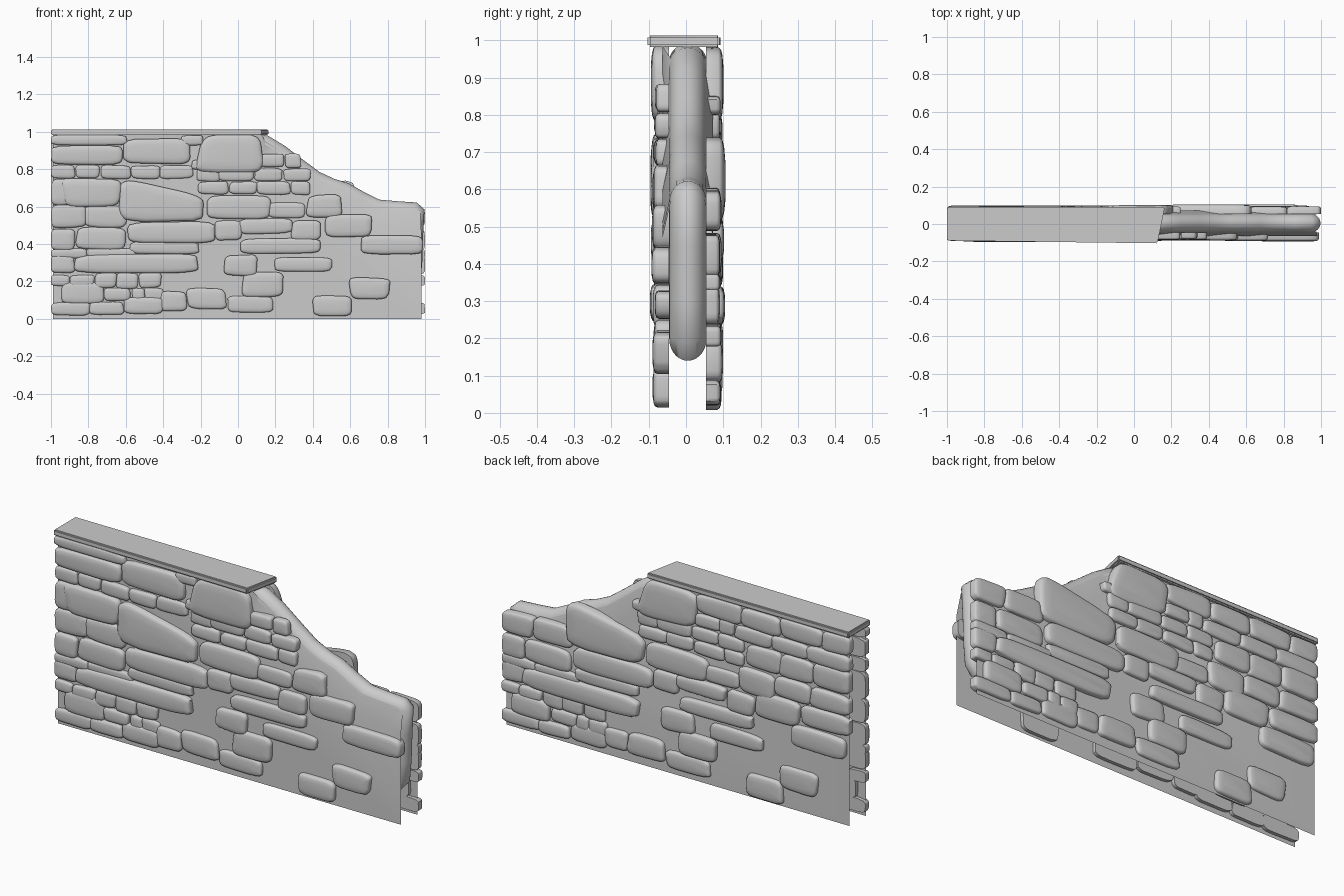
import bpy, bmesh, math, random
from mathutils import Vector

if "Cube" in bpy.data.objects:
    bpy.data.objects.remove(bpy.data.objects["Cube"])

random.seed(4)
MID = 0.005          # centre of the wall thickness
HALF = 0.05          # half thickness of the mortar core
SKIN = 0.068         # distance of the flat mortar panels from the centre


def finish(bm, name, angle=40):
    bmesh.ops.recalc_face_normals(bm, faces=bm.faces)
    me = bpy.data.meshes.new(name)
    bm.to_mesh(me)
    bm.free()
    ob = bpy.data.objects.new(name, me)
    bpy.context.collection.objects.link(ob)
    bpy.ops.object.select_all(action='DESELECT')
    ob.select_set(True)
    bpy.context.view_layer.objects.active = ob
    bpy.ops.object.shade_smooth_by_angle(angle=math.radians(angle))
    return ob


def bridge(bm, a, b):
    n = len(a)
    for i in range(n):
        bm.faces.new((a[i], a[(i + 1) % n], b[(i + 1) % n], b[i]))


# --- sloping crown line of the broken wall
RAMP = [(0.08, 0.99), (0.158, 0.98), (0.25, 0.925), (0.355, 0.845), (0.436, 0.785),
        (0.516, 0.748), (0.59, 0.725), (0.676, 0.677), (0.757, 0.637), (0.86, 0.628),
        (0.955, 0.622), (0.997, 0.585)]


def ramp_z(x):
    if x <= RAMP[0][0]:
        return 1.0
    for (x0, z0), (x1, z1) in zip(RAMP, RAMP[1:]):
        if x <= x1:
            return z0 + (z1 - z0) * (x - x0) / (x1 - x0)
    return RAMP[-1][1]


# --- rounded mortar core: slope, end face and tucked-in lower end
outline = [Vector(p) for p in RAMP + [(0.99, 0.45), (0.985, 0.3), (0.975, 0.19), (0.93, 0.14),
                                      (0.85, 0.18), (0.7, 0.38), (0.4, 0.55), (0.08, 0.7)]]


def inset(pts, d):
    res = []
    for i, p in enumerate(pts):
        a = (p - pts[i - 1]).normalized()
        b = (pts[(i + 1) % len(pts)] - p).normalized()
        n = Vector((a.y + b.y, -a.x - b.x)).normalized()
        res.append(p + n * d)
    return res


bm = bmesh.new()
prev = None
STEPS = 14
for k in range(STEPS + 1):
    t = math.pi * k / STEPS
    ring = [bm.verts.new((p.x, MID - HALF * math.cos(t), p.y))
            for p in inset(outline, 0.06 * (1 - math.sin(t)))]
    if prev:
        bridge(bm, prev, ring)
    else:
        bm.faces.new(ring)
    prev = ring
bm.faces.new(prev)
finish(bm, "mortar_core", 60)


# --- flat mortar panels whose upper edge leans in to meet the core
def panel(name, side, x0, x1):
    bm = bmesh.new()
    y = MID + side * SKIN
    crest = [(x - 0.012, z - 0.03) for x, z in RAMP[1:-1]] + [(0.975, 0.57)]
    lean = [bm.verts.new((x - 0.02, y, z - 0.1)) for x, z in crest[:-1]]
    lean.append(bm.verts.new((x1, y, 0.47)))
    tip = [bm.verts.new((x, MID + side * 0.045, z)) for x, z in crest]
    base = [bm.verts.new((x, y, z)) for x, z in
            ((lean[0].co.x, 0.985), (x0, 0.985), (x0, 0), (x1, 0))]
    bm.faces.new(base + lean[::-1])
    for i in range(len(tip) - 1):
        bm.faces.new((lean[i], lean[i + 1], tip[i + 1], tip[i]))
    bm.faces.new((base[0], lean[0], tip[0]))
    finish(bm, name, 60)


panel("front_panel", -1, -0.99, 0.98)
panel("back_panel", 1, -0.99, 0.98)

# --- cap slab, slightly tapered with a slanted right end
bm = bmesh.new()
plan = [(-1, -0.089), (0.125, -0.103), (0.165, 0.09), (-1, 0.092)]
low = [bm.verts.new((x, y, 0.982)) for x, y in plan]
top = [bm.verts.new((x, y, 1.013)) for x, y in plan]
bm.faces.new(low)
bm.faces.new(top)
bridge(bm, low, top)
bmesh.ops.bevel(bm, geom=bm.edges[:], offset=0.006, segments=2, affect='EDGES')
finish(bm, "cap_slab")

# --- stones: rows given as (z low, z high, x joints...)
stones = []


def row(z0, z1, *xs):
    for a, b in zip(xs, xs[1:]):
        stones.append((a, b, z0, z1))


row(.93, .985, -1, -.59)
row(.825, .965, -.615, -.26)
row(.925, .98, -.3, -.19)
row(.79, .985, -.24, .12)
row(.82, .925, -1, -.62)
row(.81, .88, .11, .25, .335)
row(.75, .82, -1, -.87, -.74, -.57, -.42, -.24)
row(.8, .85, -.25, -.11)
row(.735, .805, -.22, -.1, .09, .24, .39)
row(.61, .745, -1, -.83)
row(.605, .75, -.94, -.62)
row(.52, .745, -.62, -.19)
row(.665, .735, -.21, -.05, .1, .28, .39)
row(.49, .605, -1, -.82, -.6)
row(.535, .66, -.17, .18)
row(.54, .62, .16, .36)
row(.54, .665, .37, .56)
row(.37, .485, -1, -.87, -.6)
row(.405, .52, -.59, -.12)
row(.42, .53, -.12, .02)
row(.455, .535, .01, .29)
row(.42, .53, .29, .45)
row(.44, .56, .46, .71)
row(.325, .375, -1, -.81, -.55)
row(.345, .41, -.58, -.21)
row(.35, .43, .02, .44)
row(.34, .45, .66, .985)
row(.24, .345, -1, -.87, -.21)
row(.23, .345, -.075, .105)
row(.25, .33, .2, .5)
row(.175, .235, -1, -.9, -.77)
row(.085, .19, -.94, -.72)
row(.165, .245, -.76, -.65, -.53, -.41)
row(.095, .165, -.72, -.57, -.5, -.4)
row(.02, .09, -1, -.79, -.61)
row(.03, .12, -.61, -.4)
row(.045, .145, -.41, -.28)
row(.05, .16, -.275, -.065)
row(.035, .12, -.055, .195)
row(.12, .25, .02, .24)
row(.1, .22, .595, .81)
row(.01, .125, .4, .615)
front_stones = list(stones)

# back face repeats the front turned half round, trimmed to the slope
back_stones = [s for s in front_stones
               if (s[2] + s[3]) / 2 < ramp_z(-(s[0] + s[1]) / 2) - 0.08
               or s[0] == -.24 or s[:3] == (-.62, -.19, .52)]
back_stones = [s for s in back_stones
               if s[2] != .75 and s[0] != -.615 and s[:2] != (-.3, -.19)]
stones = []
row(.88, .98, .12, .38, .6, .84, 1)
row(.8, .88, .34, .55, .76, 1)
row(.68, .8, .4, .6, .8, 1)
row(.57, .67, .57, .78, 1)
row(.46, .56, .72, 1)
row(.49, .6, -1, -.82)
back_stones = [s for s in back_stones if s[:3] != (-1, -.82, .49)] + stones


def stone(bm, x0, x1, z0, z1, turn):
    w, h = x1 - x0, z1 - z0
    j, k = 0.1 * h, 0.06 * h
    # irregular corners, then a squarish rounded outline mapped onto them
    c = [Vector((x + random.uniform(-j, j), max(0.004, z + random.uniform(-k, k))))
         for x, z in ((x0, z0), (x1, z0), (x1, z1), (x0, z1))]
    for p in c:
        p.y = min(p.y, 0.985)
    if x0 == -1:
        c[0].x = c[3].x = -1
    if x1 == 1:
        c[1].x = c[2].x = 1
    if h > 0.19:                      # the two biggest stones have a cut corner
        if z1 > 0.9:
            c[3].x += 0.06
        else:
            c[2].y -= 0.09
    depth = 0.036 + 0.013 * min(1, w * h / 0.06) + random.uniform(-0.003, 0.004)
    n = 28
    mid = sum(c, Vector((0, 0))) / 4
    pts = []
    for i in range(n):
        t = 2 * math.pi * (i + 0.5) / n
        u, v = math.cos(t), math.sin(t)
        u = math.copysign(abs(u) ** 0.4, u) / 2 + 0.5
        v = math.copysign(abs(v) ** 0.4, v) / 2 + 0.5
        p = (c[0] * (1 - u) + c[1] * u) * (1 - v) + (c[3] * (1 - u) + c[2] * u) * v
        pts.append(mid + (p - mid) * random.uniform(0.98, 1.015))
    prev = None
    for cut, d in ((0, 0), (0, 0.7), (0.03, 0.86), (0.1, 0.94), (0.25, 1.0)):
        kx, kz = 1 - 2 * cut * h / max(w, h), 1 - 2 * cut
        ring = []
        for p in pts:
            x = min(1, max(-1, mid.x + (p.x - mid.x) * kx))
            z = mid.y + (p.y - mid.y) * kz
            y = MID - HALF - depth * d
            ring.append(bm.verts.new((-x, 0.009 - y, z) if turn else (x, y, z)))
        if prev:
            bridge(bm, prev, ring)
        else:
            bm.faces.new(ring)
        prev = ring
    bm.faces.new(prev)


for name, group, turn in (("front_stones", front_stones, False),
                          ("back_stones", back_stones, True)):
    bm = bmesh.new()
    for s in group:
        stone(bm, *s, turn)
    finish(bm, name, 50)
